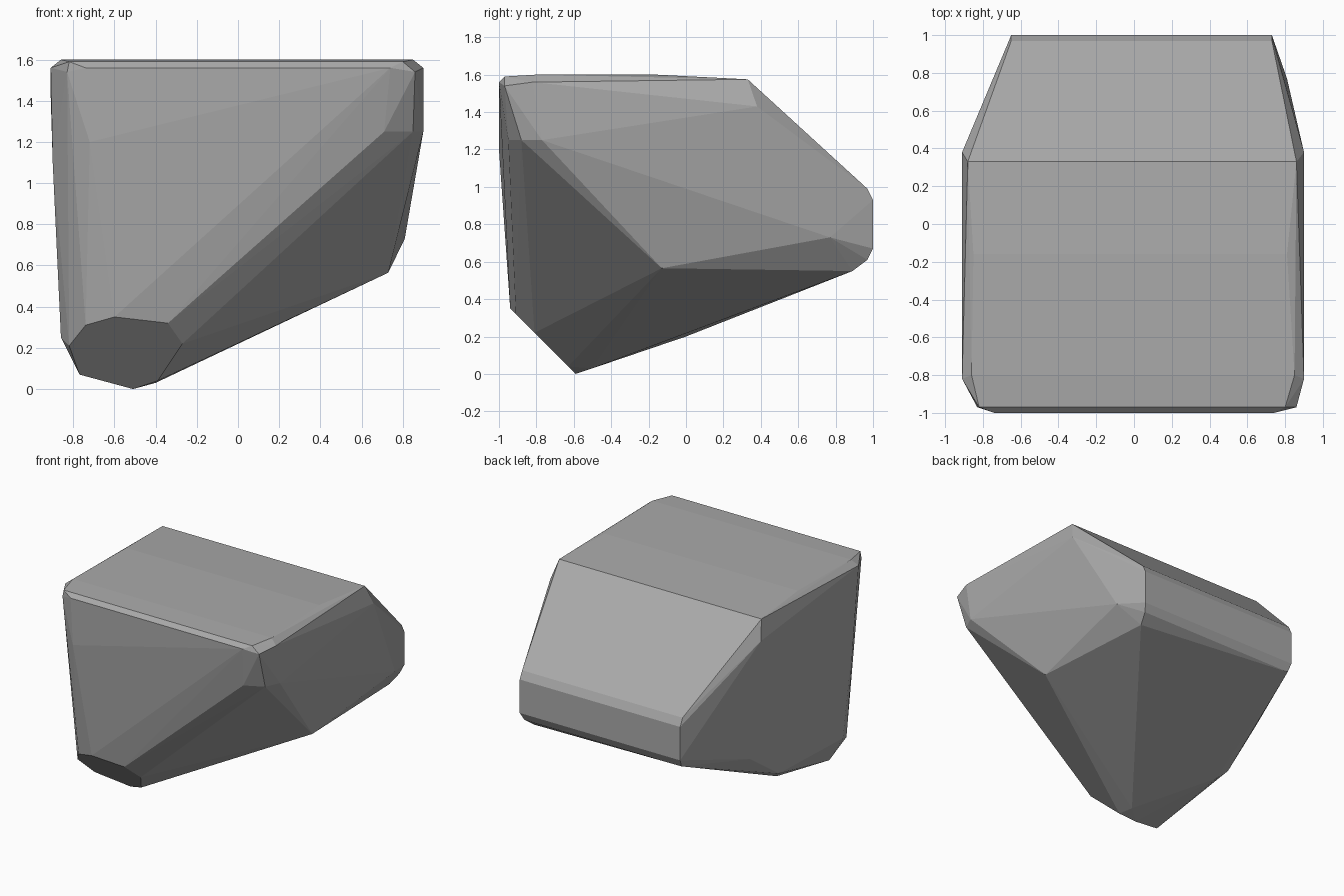
import bpy
import bmesh
import math

# Remove the default cube
default_cube = bpy.data.objects.get("Cube")
if default_cube:
    bpy.data.objects.remove(default_cube, do_unlink=True)


def make_material(name, colour):
    material = bpy.data.materials.new(name)
    material.use_nodes = True
    material.diffuse_color = colour
    shader = material.node_tree.nodes["Principled BSDF"]
    shader.inputs["Base Color"].default_value = colour
    shader.inputs["Roughness"].default_value = 0.9
    return material


def span_points(rows):
    """Turn each row (y, z, low x, high x) into the two ends of a ridge."""
    for y, z, low_x, high_x in rows:
        yield (low_x, y, z)
        yield (high_x, y, z)


def chipped_points(outline, start_y):
    """Place an (x, z) outline on a plane sloping forward at 45 degrees."""
    for x, z in outline:
        yield (x, start_y - z, z)


def build_hull(name, points, material):
    mesh = bpy.data.meshes.new(name)
    bm = bmesh.new()
    for point in points:
        bm.verts.new(point)
    hull = bmesh.ops.convex_hull(bm, input=bm.verts[:], use_existing_faces=False)
    # Drop any points that fell inside the hull
    inside = [v for v in bm.verts if not v.link_faces]
    bmesh.ops.delete(bm, geom=inside, context="VERTS")
    # Merge nearly flat neighbours into clean facets
    bmesh.ops.dissolve_limit(bm, angle_limit=math.radians(1),
                             verts=bm.verts[:], edges=bm.edges[:])
    bmesh.ops.recalc_face_normals(bm, faces=bm.faces[:])
    bm.to_mesh(mesh)
    bm.free()
    mesh.materials.append(material)
    rock = bpy.data.objects.new(name, mesh)
    bpy.context.collection.objects.link(rock)
    return rock


# Ridges that run across the top, down the slope and around the back
ridges = [
    (-1, 1.56, -.74, .74),
    (-.97, 1.59, -.82, .8),
    (-.8, 1.6, -.86, .85),
    (-.16, 1.6, -.85, .81),
    (.33, 1.575, -.88, .86),
    (.97, .99, -.65, .73),
    (1, .93, -.65, .73),
    (1, .67, -.65, .73),
    (.97, .61, -.64, .71),
]

# Bevelled upper corners
corners = [
    (-.97, 1.54, -.83, .86),
    (-.82, 1.56, -.91, .9),
    (.38, 1.43, -.91, .9),
]

# Broken-off tip at the lower front
tip_outline = [
    (-.6, .35), (-.34, .32), (-.27, .22), (-.39, .04),
    (-.51, 0), (-.77, .07), (-.82, .21), (-.74, .31),
]

# Undercut on the high side
high_side = [
    (.71, -.95, 1.25), (.85, -.88, 1.25), (.9, -.77, 1.25),
    (.73, -.13, .565), (.81, .77, .73), (.68, .89, .55),
]

# Steep flank on the low side
low_side = [
    (-.9, -.78, 1.1), (-.86, -.7, .25), (-.84, .06, .26),
    (-.78, 0, .2), (-.83, .4, .5), (-.4, -.5, .03),
    (-.72, -1, 1.2),
]

stone_grey = make_material("stone grey", (.4, .4, .4, 1))
points = [*span_points(ridges), *span_points(corners),
          *chipped_points(tip_outline, -.59), *high_side, *low_side]
build_hull("rock", points, stone_grey)
